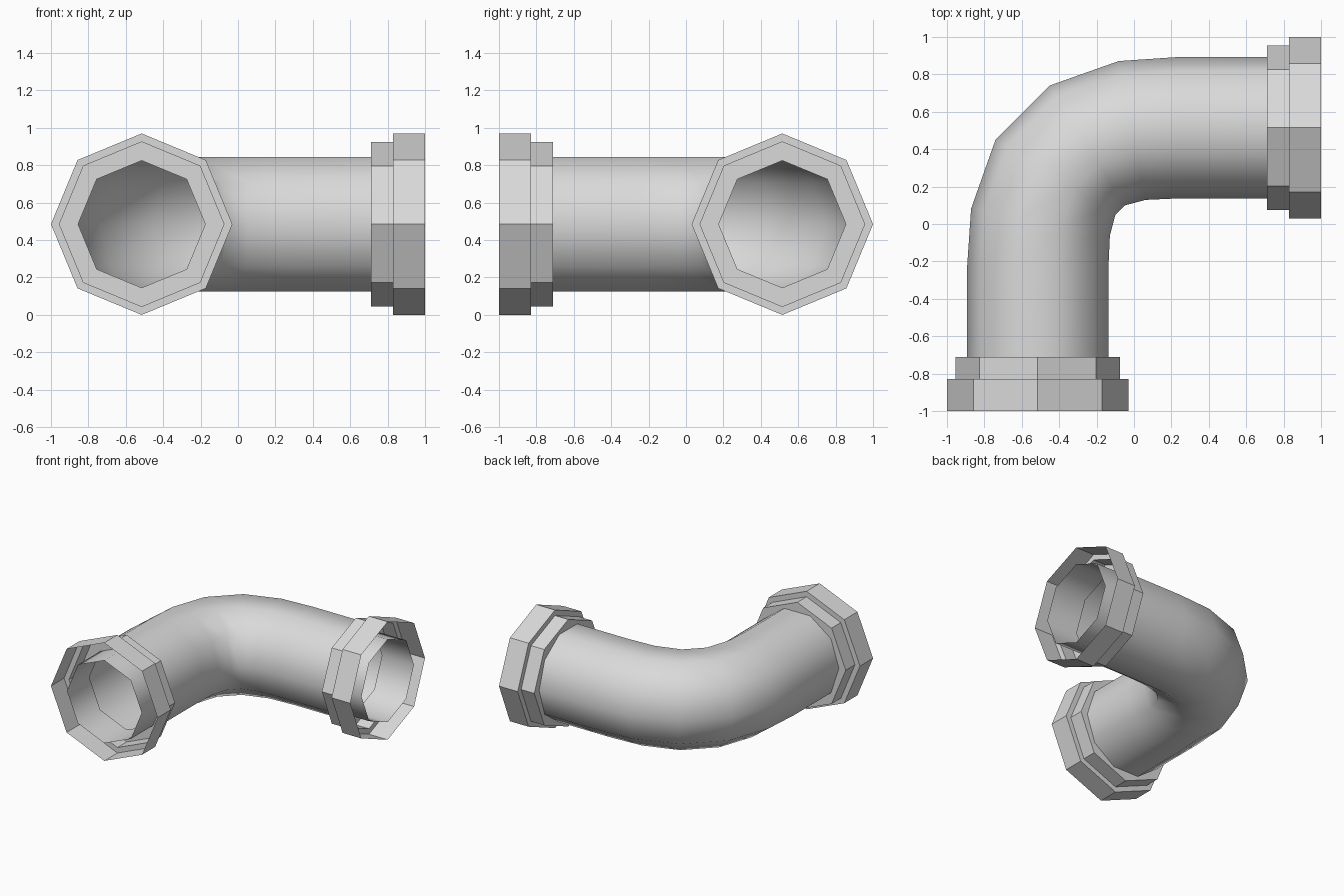
import bpy, bmesh
from math import sin, cos, radians, tau
from mathutils import Vector

cube = bpy.data.objects.get("Cube")
if cube:
    bpy.data.objects.remove(cube)

grey = bpy.data.materials.new("light_grey")
grey.use_nodes = True
colour = (0.7, 0.7, 0.7, 1)
grey.diffuse_color = colour
grey.node_tree.nodes["Principled BSDF"].inputs["Base Color"].default_value = colour

AXIS = 0.515      # distance of each pipe end's centre line from the middle
HEIGHT = 0.485    # height of the centre line


def section(x, y, turn, radius, sides):
    """Upright polygon whose horizontal axis swings from -x to +y with turn."""
    a = radians(turn)
    side, up = Vector((-cos(a), sin(a), 0)), Vector((0, 0, 1))
    centre = Vector((x, y, HEIGHT))
    return [centre + radius * (cos(tau * i / sides) * side + sin(tau * i / sides) * up)
            for i in range(sides)]


def skin(name, sections, smooth, inward=False):
    """Join successive sections with quads into an open sheet."""
    bm = bmesh.new()
    loops = [[bm.verts.new(p) for p in s] for s in sections]
    for a, b in zip(loops, loops[1:]):
        for i in range(len(a)):
            j = (i + 1) % len(a)
            face = bm.faces.new((a[i], a[j], b[j], b[i]))
            face.smooth = smooth
            if inward:
                face.normal_flip()
    mesh = bpy.data.meshes.new(name)
    bm.to_mesh(mesh)
    bm.free()
    mesh.materials.append(grey)
    bpy.context.collection.objects.link(bpy.data.objects.new(name, mesh))


# Bent pipe: half the centre line, then its mirror image across the diagonal
half = [(-AXIS, -0.71, 0), (-AXIS, -0.24, 0), (-0.5, 0.01, 11), (-0.42, 0.25, 32)]
path = half + [(-y, -x, 90 - turn) for x, y, turn in reversed(half)]
skin("elbow_pipe", [section(x, y, t, 0.378, 10) for x, y, t in path], True)

# Stepped collar shell and inner sleeve at each open end: (distance, radius)
collar = [(1, 0.485), (0.83, 0.485), (0.83, 0.44), (0.71, 0.44), (0.71, 0.34)]
sleeve = [(1, 0.34), (0.71, 0.34)]


def front_sections(profile):
    return [section(-AXIS, -d, 0, r, 8) for d, r in profile]


def left_sections(profile):
    return [section(d, AXIS, 90, r, 8) for d, r in reversed(profile)]


for end, place in (("front", front_sections), ("left", left_sections)):
    skin(end + "_collar", place(collar), False)
    skin(end + "_sleeve", place(sleeve), True, inward=True)
